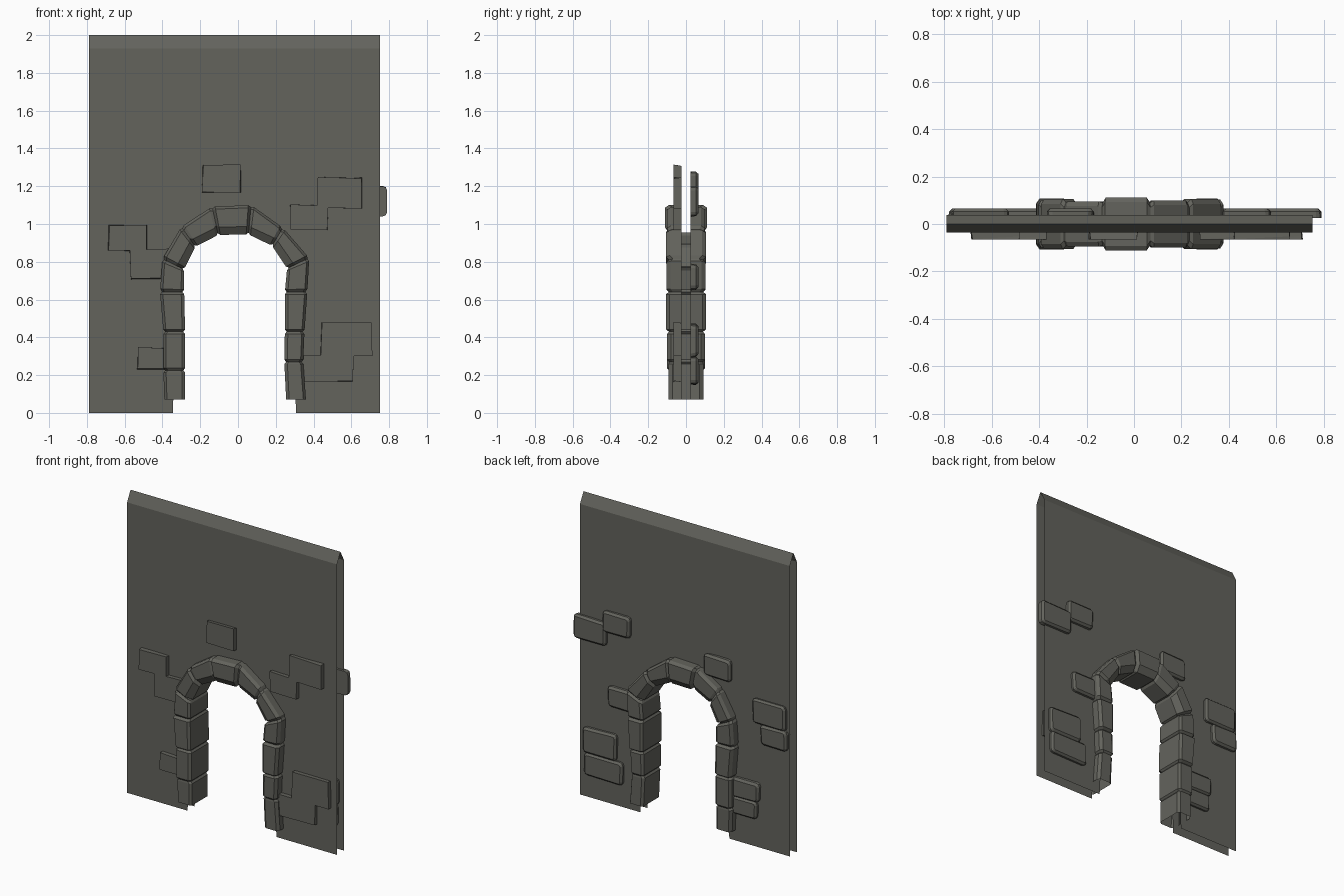
import bpy, bmesh, random
from mathutils import Vector

if "Cube" in bpy.data.objects:
    bpy.data.objects.remove(bpy.data.objects["Cube"])

random.seed(4)

stone = bpy.data.materials.new("dark grey stone")
stone.diffuse_color = (0.125, 0.125, 0.108, 1)
stone.use_nodes = True
stone.node_tree.nodes["Principled BSDF"].inputs["Base Color"].default_value = stone.diffuse_color


def make_object(name, bm, fix_normals=True):
    if fix_normals:
        bmesh.ops.recalc_face_normals(bm, faces=bm.faces)
    me = bpy.data.meshes.new(name)
    bm.to_mesh(me)
    bm.free()
    me.materials.append(stone)
    ob = bpy.data.objects.new(name, me)
    bpy.context.collection.objects.link(ob)
    return ob


# joints between arch stones: inner x, z, outer x, z (left foot to right foot)
JOINTS = [
    (-.28, .07, -.39, .07), (-.28, .225, -.395, .225), (-.28, .43, -.395, .43),
    (-.285, .64, -.413, .64), (-.285, .76, -.40, .815), (-.225, .88, -.30, .985),
    (-.105, .942, -.137, 1.092), (.055, .945, .07, 1.10), (.18, .885, .238, .98),
    (.26, .765, .377, .82), (.248, .64, .367, .64), (.248, .43, .352, .43),
    (.245, .27, .345, .27), (.255, .07, .36, .07)]
DEPTHS = [.092, .1, .107, .103, .105, .095, .112, .1, .105, .103, .107, .1, .092]

# wall: two thin sheets with a doorway, joined by a sloped coping, ends open
bm = bmesh.new()
X0, X1, EAVE = -.79, .753, 1.93
door = [((a + c) / 2, (b + d) / 2) for a, b, c, d in JOINTS]
door[0], door[-1] = (-.345, 0), (.308, 0)
outline = [(X0, 0)] + door + [(X1, 0), (X1, EAVE), (X0, EAVE)]
ridge = [bm.verts.new((x, 0, 2)) for x in (X1, X0)]
for y in (-.036, .038):
    vs = [bm.verts.new((x, y, z)) for x, z in outline]
    bm.faces.new(vs if y < 0 else vs[::-1])
    slope = [vs[-1], vs[-2], ridge[0], ridge[1]]
    bm.faces.new(slope if y < 0 else slope[::-1])
make_object("wall", bm, False)


# arch: each stone is a U-shaped section lofted between its joints
def section(inner, outer, depth, chamfer, shrink):
    across = (outer - inner).normalized()
    width = (outer - inner).length
    lo, hi, d = shrink, width - shrink, depth - shrink
    half = [(hi, .025), (hi, d - .02), (hi - .014, d),
            (lo + chamfer, d), (lo, d - chamfer * .7)]
    prof = [(s, -y) for s, y in half] + [(s, y) for s, y in reversed(half)]
    return [(inner + across * s) + Vector((0, y, 0)) for s, y in prof]


bm = bmesh.new()
for i, depth in enumerate(DEPTHS):
    a, b = JOINTS[i], JOINTS[i + 1]
    in0, out0 = Vector((a[0], 0, a[1])), Vector((a[2], 0, a[3]))
    in1, out1 = Vector((b[0], 0, b[1])), Vector((b[2], 0, b[3]))
    length = (in1 - in0).length
    m = .012 / length
    chamfer = .042 if 4 <= i <= 8 else .016
    rings = []
    for t in (0, m, 1 - m, 1):
        end = t in (0, 1)
        foot = (i == 0 and t == 0) or (i == len(DEPTHS) - 1 and t == 1)
        groove = end and not foot
        pts = section(in0.lerp(in1, t), out0.lerp(out1, t),
                      .1 if groove else depth, chamfer, .01 if groove else 0)
        rings.append([bm.verts.new(p) for p in pts])
    for r, s in zip(rings, rings[1:]):
        for k in range(len(r) - 1):
            bm.faces.new((r[k], s[k], s[k + 1], r[k + 1]))
make_object("arch_stones", bm, False)

# loose stones proud of the wall: x min, x max, z min, z max
FRONT = [(-.187, .015, 1.17, 1.31), (.42, .655, 1.085, 1.245), (.275, .475, .97, 1.10),
         (-.685, -.482, .86, .995), (-.57, -.36, .71, .865), (-.53, -.36, .23, .345),
         (.44, .71, .305, .48), (.33, .61, .165, .305)]
BACK = [(.555, .785, 1.04, 1.2), (.375, .575, 1.135, 1.275), (-.37, -.17, 1.05, 1.19),
        (-.77, -.53, .83, .99), (-.78, -.585, .695, .83), (.335, .535, .65, .79),
        (.475, .72, .295, .47), (.43, .71, .15, .295), (-.575, -.36, .3, .43),
        (-.56, -.36, .19, .3)]


def wall_stone(name, x0, x1, z0, z1, side):
    bm = bmesh.new()
    bmesh.ops.create_cube(bm, size=1)
    for v in bm.verts:
        x, y, z = v.co
        j = [random.uniform(-.005, .005) for _ in range(2)]
        v.co = (x0 + (x + .5) * (x1 - x0) + j[0], side * (.045 + y * .04),
                z0 + (z + .5) * (z1 - z0) + j[1])
    # round the corners, then soften the outer rim
    corners = [e for e in bm.edges if abs(e.verts[0].co.y - e.verts[1].co.y) > .03]
    bmesh.ops.bevel(bm, geom=corners, offset=.022, segments=2, profile=.5, affect='EDGES')
    rim = [e for e in bm.edges if all(abs(v.co.y) > .06 for v in e.verts)]
    bmesh.ops.bevel(bm, geom=rim, offset=.013, segments=1, affect='EDGES')
    make_object(name, bm)


for side, label, stones in ((-1, "front", FRONT), (1, "back", BACK)):
    for n, s in enumerate(stones):
        wall_stone(f"{label}_wall_stone_{n + 1}", *s, side)
